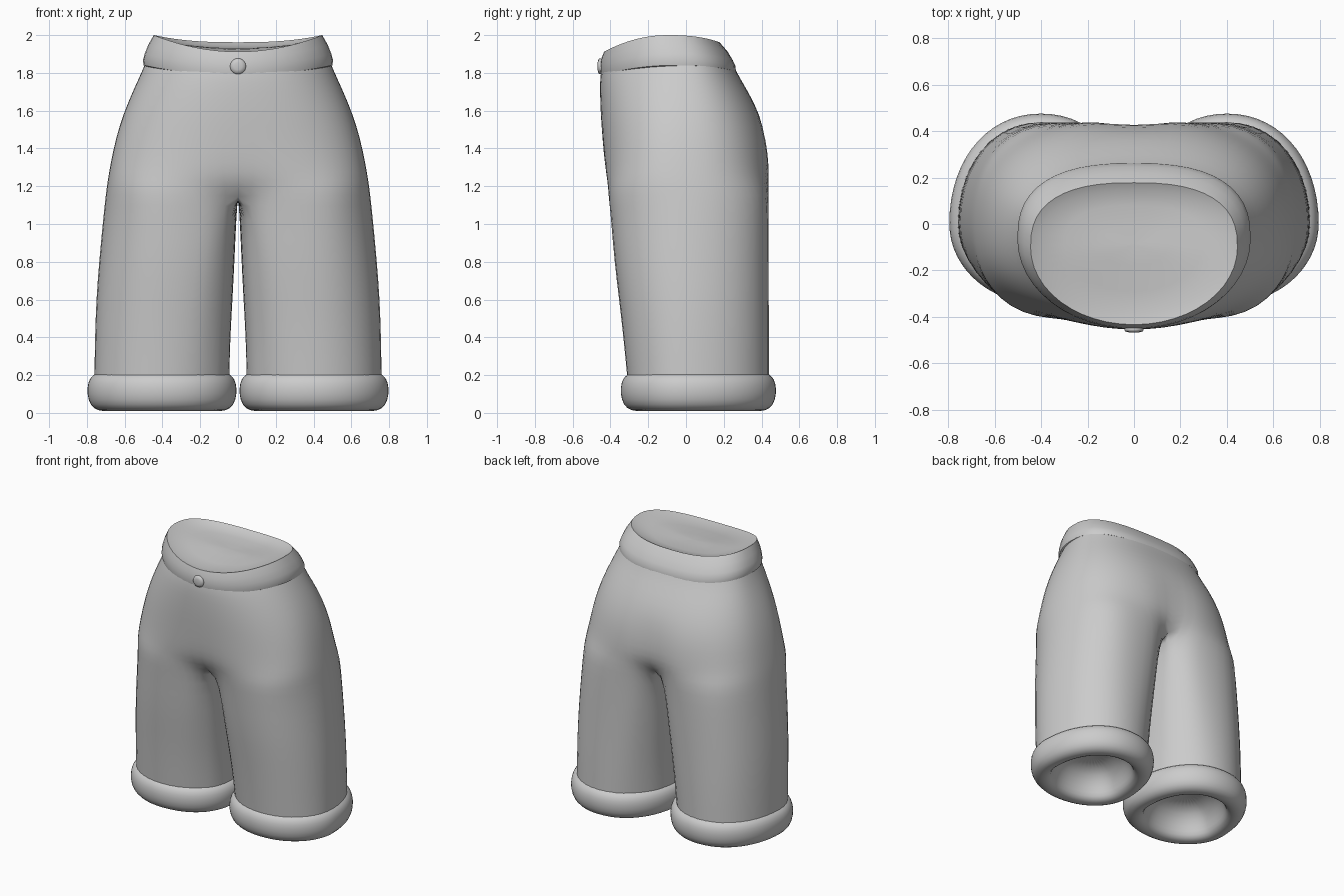
import bpy, bmesh
from math import sin, cos, radians, pi

cube = bpy.data.objects.get("Cube")
if cube:
    bpy.data.objects.remove(cube)

grey = bpy.data.materials.new("cloth_grey")
grey.use_nodes = True
GREY = (0.6, 0.6, 0.6, 1)
grey.diffuse_color = GREY
grey.node_tree.nodes["Principled BSDF"].inputs["Base Color"].default_value = GREY

# Outline of the garment: height, half width, front y, back y, inner leg x
OUTLINE = [
    (1.88, .475, -.43, .23, 0), (1.8, .508, -.451, .264, 0),
    (1.7, .555, -.452, .325, 0), (1.58, .605, -.448, .388, 0),
    (1.45, .645, -.437, .428, 0), (1.32, .672, -.425, .438, 0),
    (1.23, .688, -.415, .438, 0), (1.16, .698, -.408, .437, 0),
    (1.04, .712, -.397, .437, .008), (.8, .735, -.378, .437, .018),
    (.6, .75, -.353, .438, .028), (.4, .757, -.33, .44, .04),
    (.17, .76, -.308, .44, .045)]
CROTCH = 7                                   # last ring of the torso
BLEND = [0, 0, 0, 0, .03, .1, .28, .7]       # torso section towards leg section
OUTER, INNER, REACH = 16, 7, 145


def section(deg, cx, half, front, back, mid, front_pow=1, back_pow=1, inner_pow=None):
    """Point on a rounded section; a power below one squares that side."""
    c, s = cos(radians(deg)), sin(radians(deg))
    p = front_pow if s < 0 else back_pow
    if inner_pow and c < 0:
        p = inner_pow
    x = cx + half * abs(c) ** p * (1 if c > 0 else -1)
    y = mid + abs(s) ** p * ((front if s < 0 else back) - mid)
    return x, y


def leg_point(deg, row, grow=0):
    """Round at the hem, flatter on the inner side towards the crotch."""
    z, w, f, b, inner = row
    return section(deg, (w + inner) / 2, (w - inner) / 2 + grow, f - grow, b + grow,
                   0, 1, .95, max(.55, 1 - .4 * z))


def fit(points, row):
    """Stretch a ring to the outline's full depth, with room for smoothing."""
    z, w, f, b, inner = row
    low, high = min(p[1] for p in points), max(p[1] for p in points)
    scale = (b - f + .012) / (high - low)
    return [(x * (1 + .006 / w), f - .006 + (y - low) * scale, z) for x, y in points]


def finish(name, bm, mirror=False, subdivide=0):
    bmesh.ops.recalc_face_normals(bm, faces=bm.faces)
    mesh = bpy.data.meshes.new(name)
    bm.to_mesh(mesh)
    bm.free()
    obj = bpy.data.objects.new(name, mesh)
    bpy.context.collection.objects.link(obj)
    mesh.materials.append(grey)
    if mirror:
        obj.modifiers.new("Mirror", "MIRROR")
    if subdivide:
        mod = obj.modifiers.new("Subdivision", "SUBSURF")
        mod.levels = mod.render_levels = subdivide
    bpy.ops.object.select_all(action="DESELECT")
    obj.select_set(True)
    bpy.context.view_layer.objects.active = obj
    bpy.ops.object.shade_smooth_by_angle(angle=radians(50))
    return obj


def bridge(bm, a, b, closed=True):
    n = len(a)
    for i in range(n if closed else n - 1):
        j = (i + 1) % n
        bm.faces.new((a[i], a[j], b[j], b[i]))


def add_ring(bm, points):
    return [bm.verts.new(p) for p in points]


# Trouser body: one half with torso and leg, mirrored
bm = bmesh.new()
steps = [2 * i / OUTER - 1 for i in range(OUTER + 1)]
previous = None
for index, (row, k) in enumerate(zip(OUTLINE[:CROTCH + 1], BLEND)):
    z, w, f, b, inner = row
    points = []
    for u in steps:
        tx, ty = section(90 * u, 0, w, f, b, -.03, 1 - .035 * index, .82)
        lx, ly = leg_point(REACH * u, row)
        x = 0 if abs(u) == 1 else max(tx + k * (lx - tx), .004)
        points.append((x, ty + k * (ly - ty)))
    ring = add_ring(bm, fit(points, row))
    if k:
        ring[-1].co.y -= .02                 # seat crease
    if previous:
        bridge(bm, previous, ring, False)
    previous = ring

# Crotch seam, then the leg below it
first, last = previous[0].co, previous[-1].co
seam = []
for i in range(1, INNER + 1):
    p = last.lerp(first, i / (INNER + 1))
    seam.append((0, p.y, p.z))
previous = previous + add_ring(bm, seam)
gap = (360 - 2 * REACH) / (INNER + 1)
angles = [REACH * u for u in steps] + [REACH + gap * (i + 1) for i in range(INNER)]
for row in OUTLINE[CROTCH + 1:]:
    ring = add_ring(bm, fit([leg_point(a, row) for a in angles], row))
    bridge(bm, previous, ring)
    previous = ring
finish("trouser_body", bm, mirror=True, subdivide=1)

# Rolled cuffs with a closed hollow inside: growth from leg outline, height
CUFF = [(-.01, .21), (.018, .195), (.038, .16), (.042, .1), (.026, .04),
        (-.015, .01), (-.065, .01), (-.098, .035), (-.108, .09), (-.15, .17),
        (-.23, .22)]
bm = bmesh.new()
previous = None
for grow, z in CUFF:
    ring = add_ring(bm, [(*leg_point(i * 12, OUTLINE[-1], grow), z) for i in range(30)])
    if previous:
        bridge(bm, previous, ring)
    previous = ring
bm.faces.new(previous)
cuffs = finish("leg_cuffs", bm, mirror=True, subdivide=1)
cuffs.modifiers["Mirror"].use_mirror_merge = False

# Waistband and its shallow hollow: half width, front, back, share of height, drop
BAND = [(.48, -.435, .245, 0, 0), (.5, -.45, .264, .06, 0),
        (.503, -.453, .262, .22, 0), (.494, -.453, .247, .42, 0),
        (.475, -.449, .22, .7, 0), (.446, -.434, .178, 1, 0),
        (.4, -.385, .145, 1, .025), (.3, -.29, .08, 1, .05),
        (.15, -.18, -.02, 1, .065), (.02, -.1, -.08, 1, .07)]
bm = bmesh.new()
previous = None
for w, f, b, up, drop in BAND:
    points = []
    for i in range(48):
        deg = i * 7.5
        s = sin(radians(deg))
        dip = (s * min(1, w / .446)) ** 2
        low = 1.83 - (.05 if s < 0 else .03) * dip
        high = 2.0 - (.088 if s < 0 else .038) * dip
        points.append((*section(deg, 0, w, f, b, (f + b) / 2 + .06 * w, 1, .78),
                       low + up * (high - low) - drop))
    ring = add_ring(bm, points)
    if previous:
        bridge(bm, previous, ring)
    previous = ring
bm.faces.new(previous)
finish("waistband", bm)

# Button: a small domed disc on the front of the band
bm = bmesh.new()
previous = None
for radius, y in [(.036, -.44), (.042, -.455), (.038, -.463), (.02, -.468)]:
    ring = add_ring(bm, [(radius * cos(i * pi / 10), y, 1.835 + radius * sin(i * pi / 10))
                         for i in range(20)])
    if previous:
        bridge(bm, previous, ring)
    previous = ring
bm.faces.new(previous)
finish("front_button", bm)
